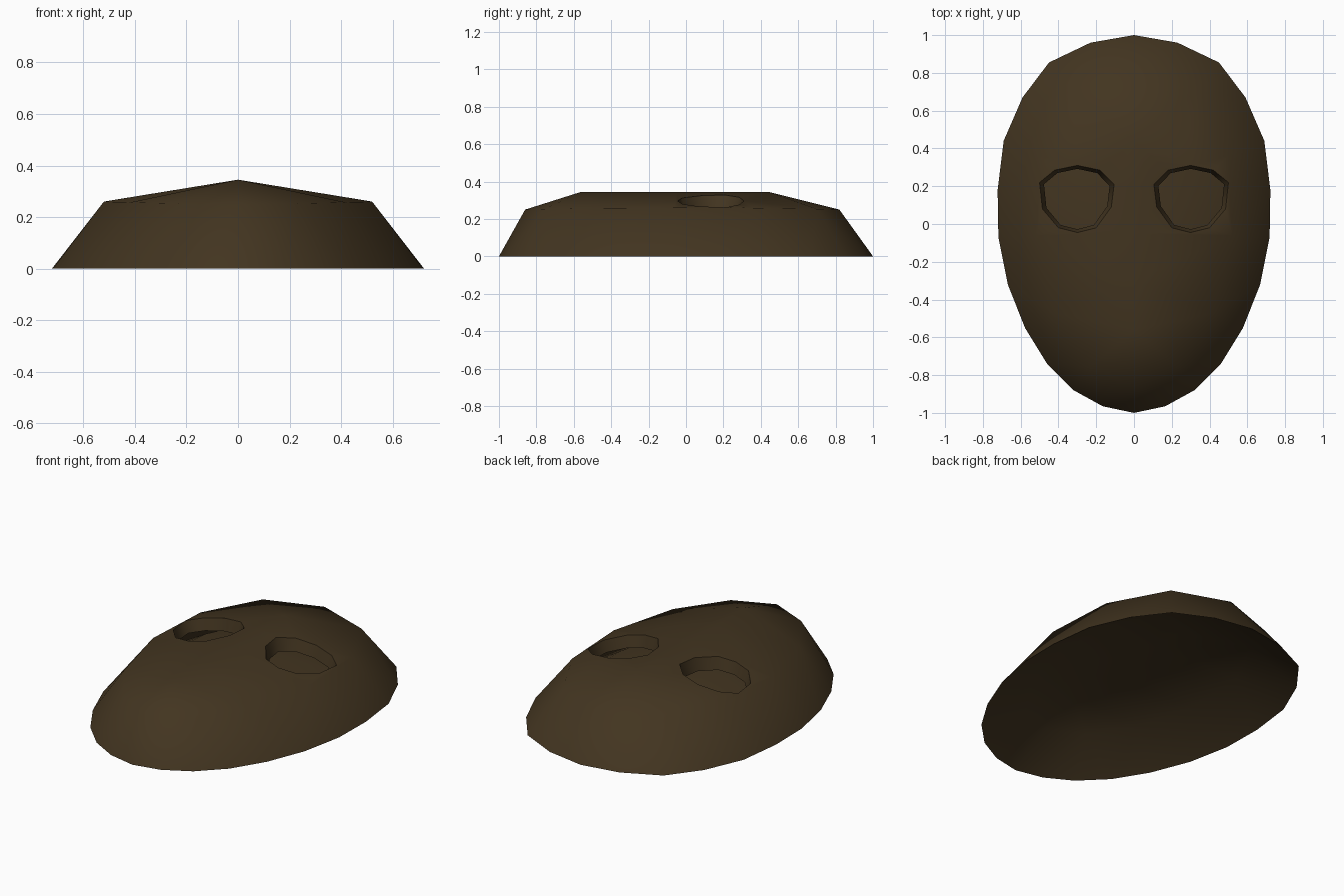
import bpy, bmesh, math

if "Cube" in bpy.data.objects:
    bpy.data.objects.remove(bpy.data.objects["Cube"])

# Right half of the outline, from forehead (+y) to chin (-y)
OUTLINE = [(0, 1), (.23, .96), (.45, .855), (.59, .67), (.69, .44), (.722, .18),
           (.718, -.07), (.668, -.32), (.577, -.55), (.46, -.74), (.32, -.88),
           (.165, -.965), (0, -1)]
# Right eye opening
EYE = [(.500, .22), (.42, .285), (.30, .31), (.18, .285), (.105, .21),
       (.12, .09), (.20, -.02), (.30, -.045), (.40, -.02), (.485, .08)]
RIDGE_Y = [.44, .20, -.05, -.30, -.56]
RIDGE_Z = .345
EYE_DEPTH = .07


def crown_z(x):
    return RIDGE_Z - .163 * abs(x)


def fan_or_quad(bm, verts):
    bm.faces.new(verts)


def finish(bm, name, mat):
    """Weld the halves, point faces up and make a smooth object."""
    bmesh.ops.remove_doubles(bm, verts=bm.verts, dist=.0005)
    bmesh.ops.recalc_face_normals(bm, faces=bm.faces)
    if sum(f.normal.z * f.calc_area() for f in bm.faces) < 0:
        bmesh.ops.reverse_faces(bm, faces=bm.faces)
    mesh = bpy.data.meshes.new(name)
    bm.to_mesh(mesh)
    bm.free()
    mesh.materials.append(mat)
    obj = bpy.data.objects.new(name, mesh)
    bpy.context.collection.objects.link(obj)
    bpy.ops.object.select_all(action='DESELECT')
    bpy.context.view_layer.objects.active = obj
    obj.select_set(True)
    bpy.ops.object.shade_smooth_by_angle(angle=math.radians(60))


def dome_half(bm, s, ring_co, ridge_co):
    """Side wall, end fans; returns the shoulder ring and the centre ridge."""
    rim = [bm.verts.new((s * x, y, 0)) for x, y in OUTLINE]
    ring = [bm.verts.new(ring_co(s, *p)) for p in OUTLINE[::2]]
    ridge = [bm.verts.new(ridge_co(y)) for y in RIDGE_Y]
    for i in range(len(ring) - 1):
        a, m, b = rim[2 * i:2 * i + 3]
        bm.faces.new((a, m, ring[i]))
        bm.faces.new((m, ring[i + 1], ring[i]))
        bm.faces.new((m, b, ring[i + 1]))
    bm.faces.new((ring[0], ring[1], ridge[0]))
    bm.faces.new((ring[5], ring[6], ridge[4]))
    return ring, ridge


def strips(bm, ring, ridge, start):
    for i in range(start, 4):
        bm.faces.new((ring[i + 1], ring[i + 2], ridge[i + 1], ridge[i]))


brown = bpy.data.materials.new("dark brown")
brown.diffuse_color = (.055, .035, .0145, 1)
brown.use_nodes = True
brown.node_tree.nodes["Principled BSDF"].inputs["Base Color"].default_value = brown.diffuse_color

# Outer shell with eye openings
bm = bmesh.new()
for s in (1, -1):
    ring, ridge = dome_half(
        bm, s,
        lambda s, x, y: (s * x * .725, y * (.82 if y > 0 else .86), .26 - .01 * y * y),
        lambda y: (0, y, RIDGE_Z))
    strips(bm, ring, ridge, 2)
    # brow and cheek panel with the eye opening left free
    loop = ring[1:4] + ridge[2::-1]
    eye = [bm.verts.new((s * x, y, crown_z(x))) for x, y in EYE]
    edges = []
    for outline in (loop, eye):
        for i, v in enumerate(outline):
            pair = (outline[i - 1], v)
            edges.append(bm.edges.get(pair) or bm.edges.new(pair))
    bmesh.ops.triangle_fill(bm, edges=edges, use_beauty=True,
                            normal=(s * .16, 0, 1))
    for f in [f for f in bm.faces if all(v in eye for v in f.verts)]:
        bm.faces.remove(f)
    # tapered eye wall
    low = []
    for x, y in EYE:
        fx, fy = .305 + (x - .305) * .88, .13 + (y - .13) * .9
        low.append(bm.verts.new((s * fx, fy, crown_z(fx) - EYE_DEPTH)))
    for i in range(len(eye)):
        bm.faces.new((eye[i - 1], eye[i], low[i], low[i - 1]))
finish(bm, "mask_shell", brown)

# Shallower closed backing dome behind the eyes, sharing the rim outline
bm = bmesh.new()
for s in (1, -1):
    ring, ridge = dome_half(
        bm, s,
        lambda s, x, y: (s * x * .65, y * .75, .155),
        lambda y: (0, y * .9, .25))
    strips(bm, ring, ridge, 0)
finish(bm, "mask_backing", brown)
